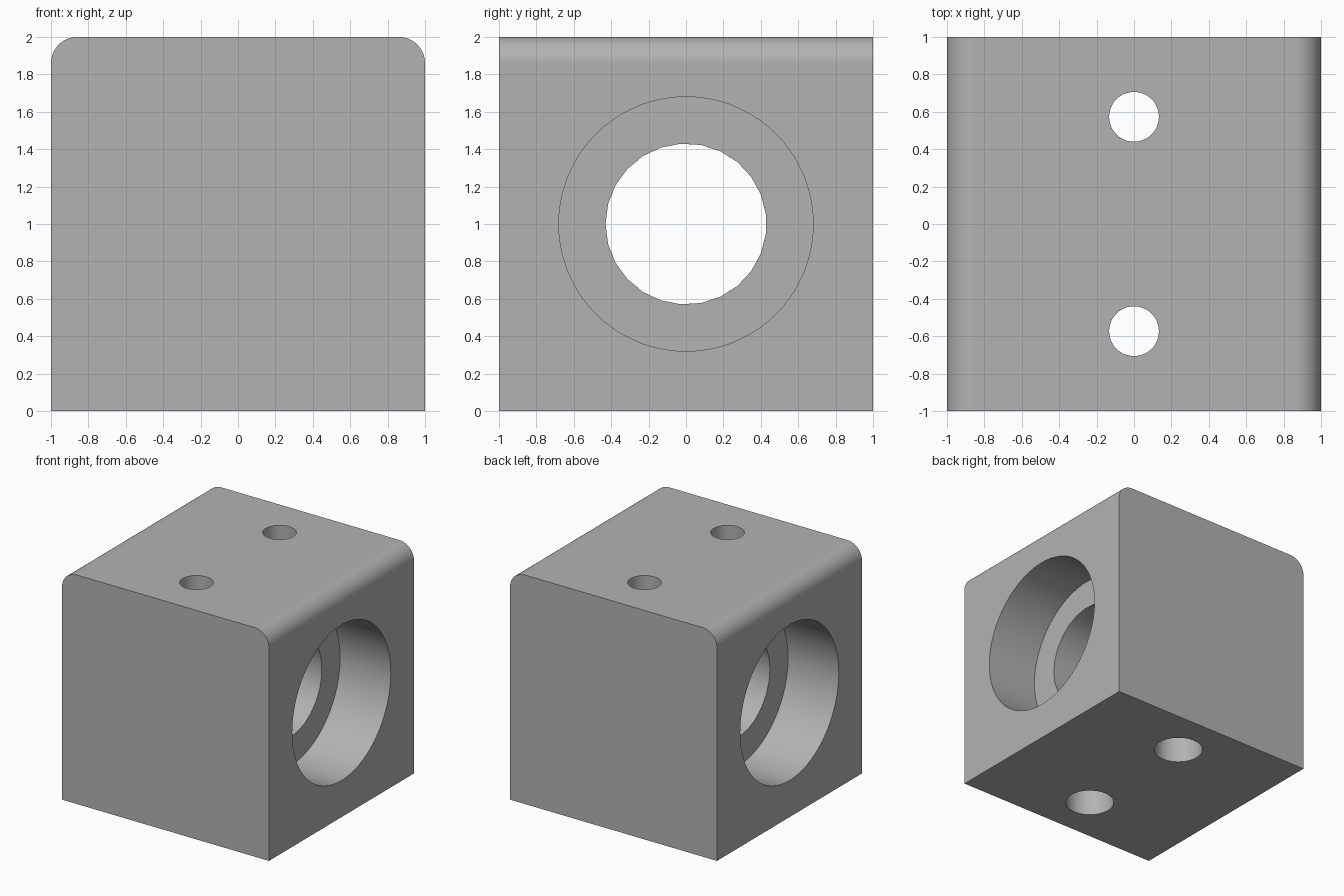
import bpy, bmesh, math
from mathutils import Matrix

if "Cube" in bpy.data.objects:
    bpy.data.objects.remove(bpy.data.objects["Cube"], do_unlink=True)

HALF, FILLET = 1.0, 0.14
BORE_R, INNER_R, LEDGE_X = 0.68, 0.43, 0.51
SCREW_Y, SCREW_R, HEAD_R, HEAD_DEPTH = 0.573, 0.133, 0.2, 0.4

grey = bpy.data.materials.new("light grey")
grey.use_nodes = True
COLOUR = (0.45, 0.45, 0.45, 1)
grey.diffuse_color = COLOUR
grey.node_tree.nodes["Principled BSDF"].inputs["Base Color"].default_value = COLOUR


def new_object(name, bm):
    bmesh.ops.recalc_face_normals(bm, faces=bm.faces)
    mesh = bpy.data.meshes.new(name)
    bm.to_mesh(mesh)
    bm.free()
    mesh.materials.append(grey)
    obj = bpy.data.objects.new(name, mesh)
    bpy.context.collection.objects.link(obj)
    return obj


def stepped_cutter(name, steps, sides, matrix):
    """Closed turned solid along local z; steps are (radius, height) pairs."""
    bm = bmesh.new()
    rings = []
    for radius, height in steps:
        angles = [math.tau * i / sides for i in range(sides)]
        rings.append([bm.verts.new((radius * math.cos(a), radius * math.sin(a), height))
                      for a in angles])
    for low, high in zip(rings, rings[1:]):
        for i in range(sides):
            j = (i + 1) % sides
            bm.faces.new((low[i], low[j], high[j], high[i]))
    bm.faces.new(rings[0])
    bm.faces.new(rings[-1])
    bm.transform(matrix)
    cutter = new_object(name, bm)
    cutter.hide_render = True
    return cutter


# Block: cube with the two top side edges rounded
bm = bmesh.new()
bmesh.ops.create_cube(bm, size=2 * HALF, matrix=Matrix.Translation((0, 0, HALF)))
top_edges = [e for e in bm.edges
             if all(v.co.z > HALF for v in e.verts)
             and abs(e.verts[0].co.x - e.verts[1].co.x) < 0.01]
bmesh.ops.bevel(bm, geom=top_edges, offset=FILLET, segments=12, profile=0.5, affect='EDGES')
block = new_object("bearing_block", bm)

# Bearing seats on both sides, and the narrower bore between them
along_x = Matrix.Translation((0, 0, HALF)) @ Matrix.Rotation(math.pi / 2, 4, 'Y')
cutters = []
for side in (-1, 1):
    cutters.append(stepped_cutter(
        "seat_cutter", [(BORE_R, side * LEDGE_X), (BORE_R, side * 1.2)], 72, along_x))
turn = Matrix.Rotation(-math.pi / 2, 4, 'Z')
cutters.append(stepped_cutter(
    "bore_cutter", [(INNER_R, -0.7), (INNER_R, 0.7)], 25, along_x @ turn))

# Screw holes, wider at the bottom for the heads
for y in (-SCREW_Y, SCREW_Y):
    cutters.append(stepped_cutter(
        "screw_cutter",
        [(HEAD_R, -0.2), (HEAD_R, HEAD_DEPTH), (SCREW_R, HEAD_DEPTH), (SCREW_R, 2.2)],
        48, Matrix.Translation((0, y, 0))))

bpy.ops.object.select_all(action='DESELECT')
bpy.context.view_layer.objects.active = block
block.select_set(True)
for cutter in cutters:
    cut = block.modifiers.new(cutter.name, 'BOOLEAN')
    cut.operation = 'DIFFERENCE'
    cut.solver = 'EXACT'
    cut.object = cutter
    bpy.ops.object.modifier_apply(modifier=cut.name)
    bpy.data.objects.remove(cutter, do_unlink=True)

# Smooth curved walls, crisp rims and flat sides
bpy.ops.object.shade_smooth_by_angle(angle=math.radians(30))
weighted = block.modifiers.new("flat_sides", 'WEIGHTED_NORMAL')
weighted.keep_sharp = True
